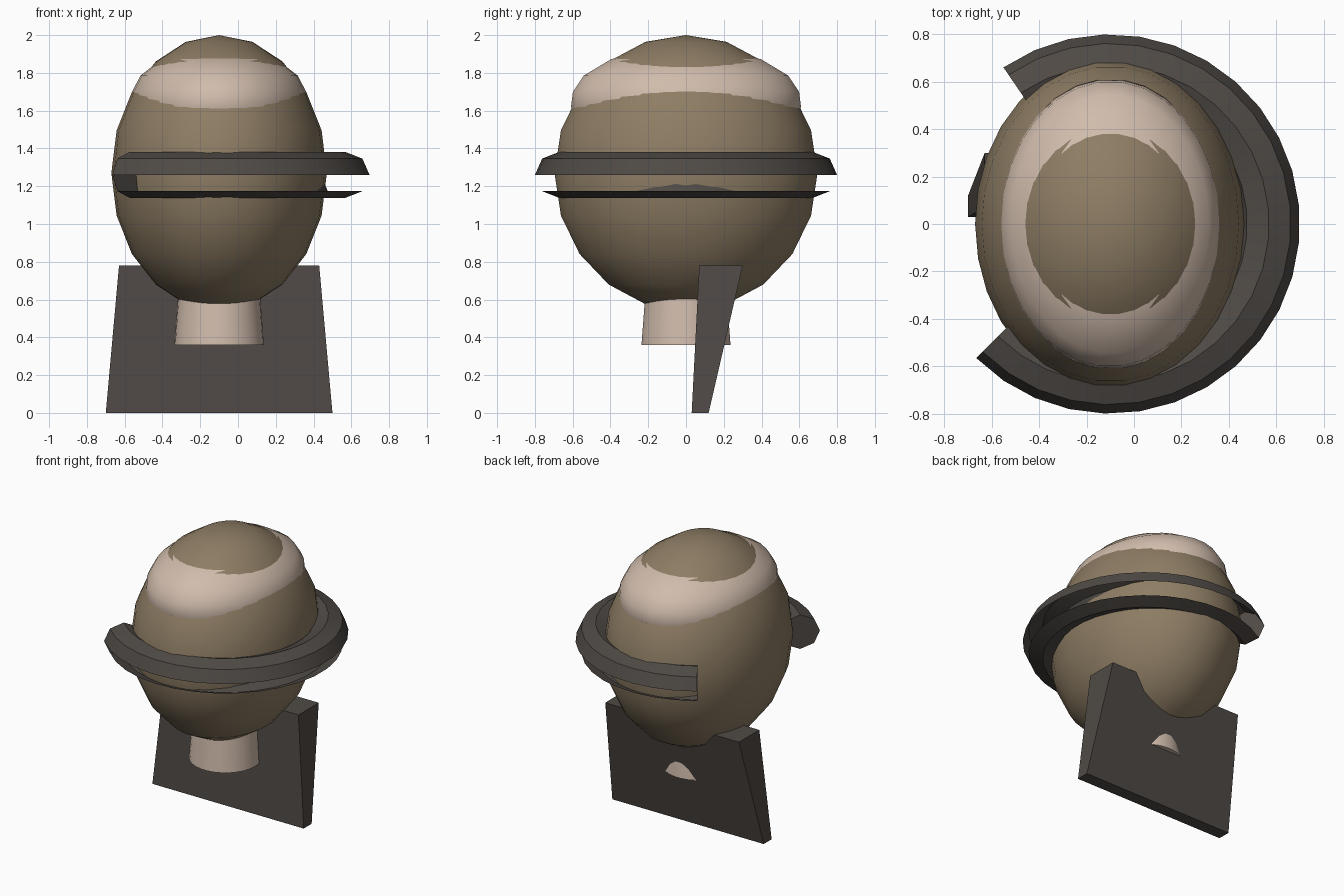
import bpy
import bmesh
from math import sin, cos, pi, radians

CX = -0.1  # shared axis of head, cap and brim

cube = bpy.data.objects.get("Cube")
if cube:
    bpy.data.objects.remove(cube, do_unlink=True)


def material(name, rgb):
    mat = bpy.data.materials.new(name)
    mat.use_nodes = True
    mat.diffuse_color = (*rgb, 1)
    mat.node_tree.nodes["Principled BSDF"].inputs["Base Color"].default_value = (*rgb, 1)
    return mat


brown = material("khaki brown", (0.27, 0.205, 0.128))
skin = material("pale skin", (0.63, 0.50, 0.41))
grey = material("dark warm grey", (0.078, 0.068, 0.060))


def finish(name, bm, mat, smooth=True):
    bmesh.ops.recalc_face_normals(bm, faces=bm.faces)
    mesh = bpy.data.meshes.new(name)
    bm.to_mesh(mesh)
    bm.free()
    mesh.materials.append(mat)
    obj = bpy.data.objects.new(name, mesh)
    bpy.context.collection.objects.link(obj)
    if smooth:
        bpy.ops.object.select_all(action="DESELECT")
        obj.select_set(True)
        bpy.context.view_layer.objects.active = obj
        bpy.ops.object.shade_smooth_by_angle(angle=radians(35))
    return obj


def lathe(name, profile, mat, squash=1.0, sides=30):
    """Spin a (radius, height) profile; squash narrows it along x."""
    bm = bmesh.new()
    rings = []
    for r, z in profile:
        if r < 1e-4:
            rings.append([bm.verts.new((CX, 0, z))] * sides)
        else:
            rings.append([bm.verts.new((CX + r * squash * cos(2 * pi * i / sides),
                                        r * sin(2 * pi * i / sides), z))
                          for i in range(sides)])
    for a, b in zip(rings, rings[1:]):
        for i in range(sides):
            j = (i + 1) % sides
            bm.faces.new(list(dict.fromkeys((a[i], a[j], b[j], b[i]))))
    return finish(name, bm, mat)


# Egg-shaped shell with ten bands
shell = [(0.70 * sin(pi * k / 10), 1.27 - 0.73 * cos(pi * k / 10)) for k in range(11)]
lathe("head_shell", shell, brown, squash=0.815)

# Broad inner crown that breaks through the shell at front and back
crown = [(0, 1.25), (0.40, 1.30), (0.56, 1.48), (0.612, 1.62), (0.602, 1.70),
         (0.545, 1.785), (0.40, 1.872), (0.2, 1.92), (0, 1.93)]
lathe("inner_crown", crown, skin, squash=0.765)

# Neck
lathe("neck", [(0, 0.36), (0.237, 0.36), (0.215, 0.65), (0, 0.65)], skin)

# Leaning back plate: wide at the foot, thicker at the top
bm = bmesh.new()
levels = []
for z, half, front, back in ((0, 0.60, 0.03, 0.12), (0.78, 0.53, 0.07, 0.30)):
    levels.append([bm.verts.new((CX + sx * half, y, z))
                   for sx, y in ((-1, front), (1, front), (1, back), (-1, back))])
low, high = levels
bm.faces.new(low[::-1])
bm.faces.new(high)
for i in range(4):
    j = (i + 1) % 4
    bm.faces.new((low[i], low[j], high[j], high[i]))
finish("back_plate", bm, grey, smooth=False)

# Eight-sided curved bar, open along its lower outer band and capped at both ends
bm = bmesh.new()
start, end, steps = radians(-135), radians(124.3), 24
sections = []
for s in range(steps + 1):
    a = start + (end - start) * s / steps
    section = []
    for k in range(8):
        t = k * pi / 4
        r = 0.67 + 0.13 * cos(t)
        section.append(bm.verts.new((CX + r * cos(a), r * sin(a), 1.26 + 0.122 * sin(t))))
    sections.append(section)
for a, b in zip(sections, sections[1:]):
    for k in range(7):
        bm.faces.new((a[k], b[k], b[k + 1], a[k + 1]))
bm.faces.new(sections[0])
bm.faces.new(sections[-1][::-1])
finish("curved_bar", bm, grey)
